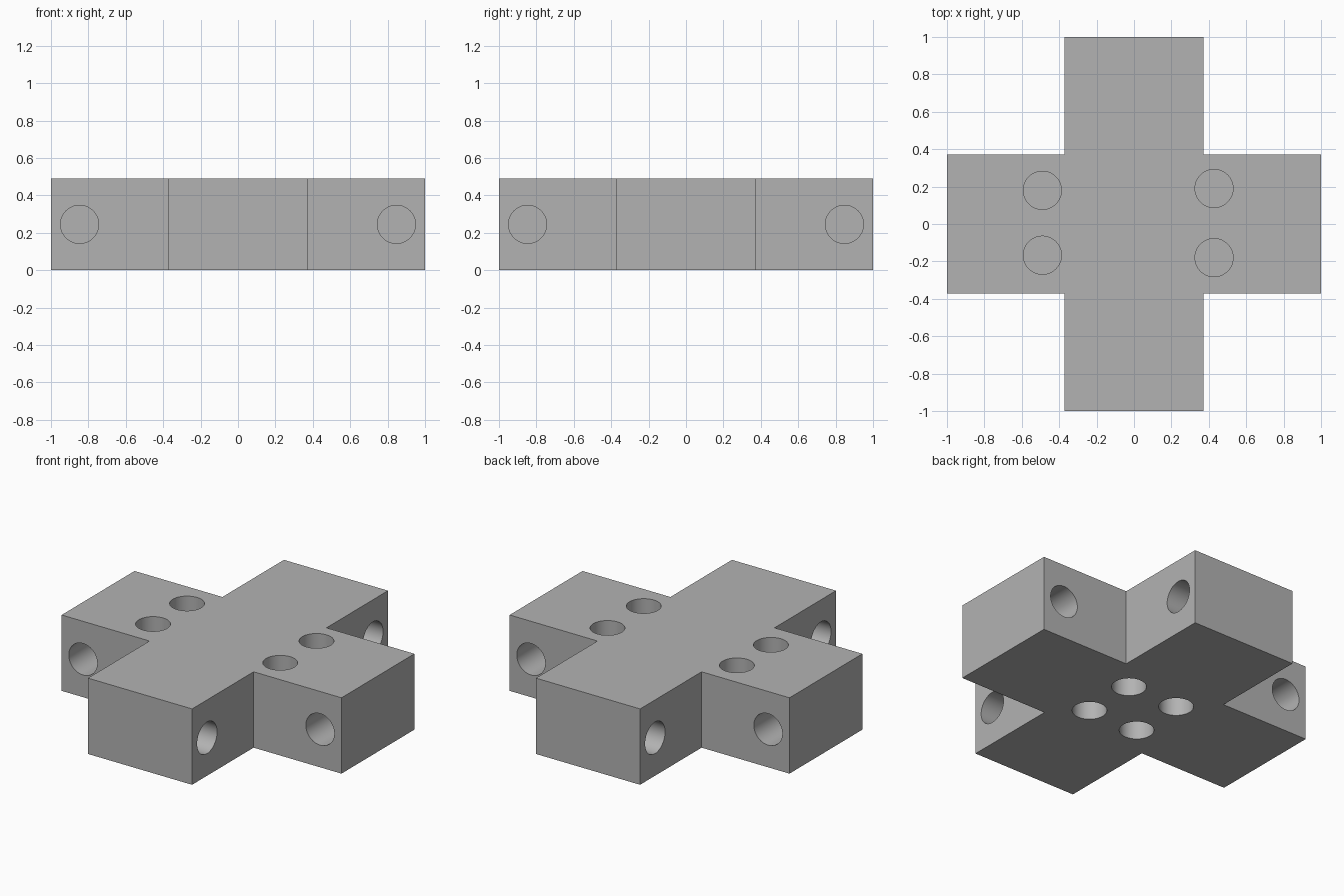
import bpy, bmesh
from math import radians
from mathutils import Matrix, Vector

if "Cube" in bpy.data.objects:
    bpy.data.objects.remove(bpy.data.objects["Cube"], do_unlink=True)

ARM, HALF, HEIGHT = 0.372, 1.0, 0.49
RADIUS, DEPTH = 0.102, 0.25

grey = bpy.data.materials.new("plain_grey")
grey.use_nodes = True
colour = (0.45, 0.45, 0.45, 1)
grey.diffuse_color = colour
grey.node_tree.nodes["Principled BSDF"].inputs["Base Color"].default_value = colour


def add_object(name, bm):
    bmesh.ops.recalc_face_normals(bm, faces=bm.faces)
    mesh = bpy.data.meshes.new(name)
    bm.to_mesh(mesh)
    bm.free()
    mesh.materials.append(grey)
    obj = bpy.data.objects.new(name, mesh)
    bpy.context.collection.objects.link(obj)
    return obj


# Cross-shaped block: one quarter outline turned four times, then extruded
bm = bmesh.new()
corners = []
for turn in range(4):
    spin = Matrix.Rotation(radians(90 * turn), 3, 'Z')
    for x, y in ((HALF, -ARM), (HALF, ARM), (ARM, ARM)):
        corners.append(bm.verts.new(spin @ Vector((x, y, 0))))
base = bm.faces.new(corners)
raised = bmesh.ops.extrude_face_region(bm, geom=[base])["geom"]
bmesh.ops.translate(bm, vec=(0, 0, HEIGHT),
                    verts=[v for v in raised if isinstance(v, bmesh.types.BMVert)])
block = add_object("cross_block", bm)

# Blind hole cutters
bm = bmesh.new()


def drill(centre, outward):
    outward = Vector(outward)
    place = Matrix.Translation(centre) @ outward.to_track_quat('Z', 'Y').to_matrix().to_4x4()
    bmesh.ops.create_cone(bm, cap_ends=True, segments=48, radius1=RADIUS,
                          radius2=RADIUS, depth=2 * DEPTH, matrix=place)


# Holes in the top
for x, y in ((-0.49, 0.18), (-0.49, -0.167), (0.428, 0.19), (0.428, -0.18)):
    drill((x, y, HEIGHT), (0, 0, 1))

# Holes in the underside and in the inner side faces of the arms
for sx in (-1, 1):
    for sy in (-1, 1):
        drill((0.18 * sx + 0.005, 0.18 * sy - 0.005, 0), (0, 0, -1))
        drill((0.847 * sx, ARM * sy, HEIGHT / 2), (0, sy, 0))
        drill((ARM * sx, 0.847 * sy, HEIGHT / 2), (sx, 0, 0))
cutter = add_object("hole_cutters", bm)
cutter.hide_render = True

# Cut the holes, then discard the cutters
cut = block.modifiers.new("holes", 'BOOLEAN')
cut.operation = 'DIFFERENCE'
cut.solver = 'EXACT'
cut.object = cutter
bpy.ops.object.select_all(action='DESELECT')
block.select_set(True)
bpy.context.view_layer.objects.active = block
bpy.ops.object.modifier_apply(modifier=cut.name)
bpy.data.objects.remove(cutter, do_unlink=True)
bpy.ops.object.shade_smooth_by_angle(angle=radians(30))
